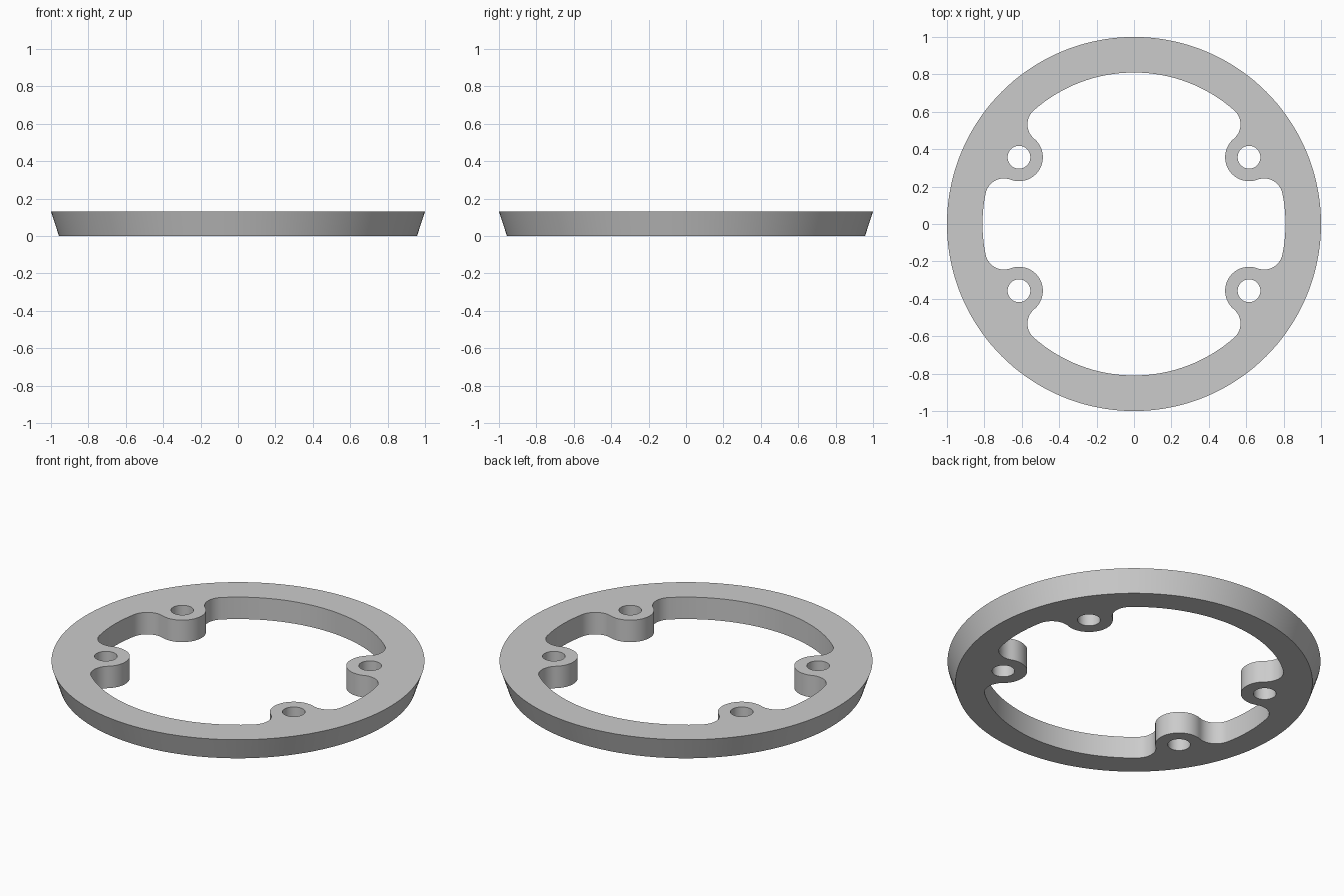
import bpy, bmesh, math
from mathutils import Vector

if "Cube" in bpy.data.objects:
    bpy.data.objects.remove(bpy.data.objects["Cube"])

HEIGHT = 0.13
R_TOP, R_BOTTOM = 1.0, 0.957        # tapered outer rim
R_INNER = 0.81                      # main opening
LUG = Vector((0.615, 0.357))        # screw lug centre
R_LUG, R_HOLE, FILLET = 0.128, 0.061, 0.1


def polar(r, a):
    return Vector((r * math.cos(a), r * math.sin(a)))


def arc(c, r, a0, a1, n):
    return [c + polar(r, a0 + (a1 - a0) * i / n) for i in range(n + 1)]


def angle(v):
    return math.atan2(v.y, v.x)


def circle(c, r, n):
    return arc(c, r, 0, 2 * math.pi, n)[:-1]


# Quarter of the opening: rim arc, fillet, lug, fillet, rim arc
O = Vector((0, 0))
d_fil, d_lug = R_INNER - FILLET, LUG.length
spread = math.acos((d_fil**2 + d_lug**2 - (R_LUG + FILLET)**2) / (2 * d_fil * d_lug))
a_low, a_high = angle(LUG) - spread, angle(LUG) + spread
f_low, f_high = polar(d_fil, a_low), polar(d_fil, a_high)
quarter = arc(O, R_INNER, 0, a_low, 6)
quarter += arc(f_low, FILLET, a_low, angle(LUG - f_low), 14)[1:]
quarter += arc(LUG, R_LUG, angle(f_low - LUG), angle(f_high - LUG) - 2 * math.pi, 24)[1:]
quarter += arc(f_high, FILLET, angle(LUG - f_high), a_high, 14)[1:]
quarter += arc(O, R_INNER, a_high, math.pi / 2, 16)[1:]

# Mirror the quarter into the closed opening
half = quarter + [Vector((-p.x, p.y)) for p in reversed(quarter[:-1])]
opening = half + [Vector((p.x, -p.y)) for p in reversed(half[1:-1])]

bm = bmesh.new()
caps = ([], [])                     # bottom and top boundary edges


def wall(points, bottom_scale=1.0):
    """Side wall around a closed outline."""
    low = [bm.verts.new((p.x * bottom_scale, p.y * bottom_scale, 0)) for p in points]
    top = [bm.verts.new((p.x, p.y, HEIGHT)) for p in points]
    n = len(points)
    for i in range(n):
        j = (i + 1) % n
        bm.faces.new((low[i], low[j], top[j], top[i]))
        caps[0].append(bm.edges.get((low[i], low[j])))
        caps[1].append(bm.edges.get((top[i], top[j])))


# Rim, opening and four screw holes
wall(circle(O, R_TOP, 144), R_BOTTOM / R_TOP)
wall(opening)
for sx in (-1, 1):
    for sy in (-1, 1):
        wall(circle(Vector((sx * LUG.x, sy * LUG.y)), R_HOLE, 32))

# Flat top and bottom faces
for edges, z in zip(caps, (-1, 1)):
    bmesh.ops.triangle_fill(bm, edges=edges, use_beauty=True, normal=(0, 0, z))
bmesh.ops.recalc_face_normals(bm, faces=bm.faces)

mesh = bpy.data.meshes.new("mounting_ring")
bm.to_mesh(mesh)
bm.free()
ring = bpy.data.objects.new("mounting_ring", mesh)
bpy.context.collection.objects.link(ring)

grey = bpy.data.materials.new("light grey")
grey.diffuse_color = (0.6, 0.6, 0.6, 1)
grey.use_nodes = True
grey.node_tree.nodes["Principled BSDF"].inputs["Base Color"].default_value = grey.diffuse_color
mesh.materials.append(grey)

bpy.context.view_layer.objects.active = ring
ring.select_set(True)
bpy.ops.object.shade_smooth_by_angle(angle=math.radians(30))
